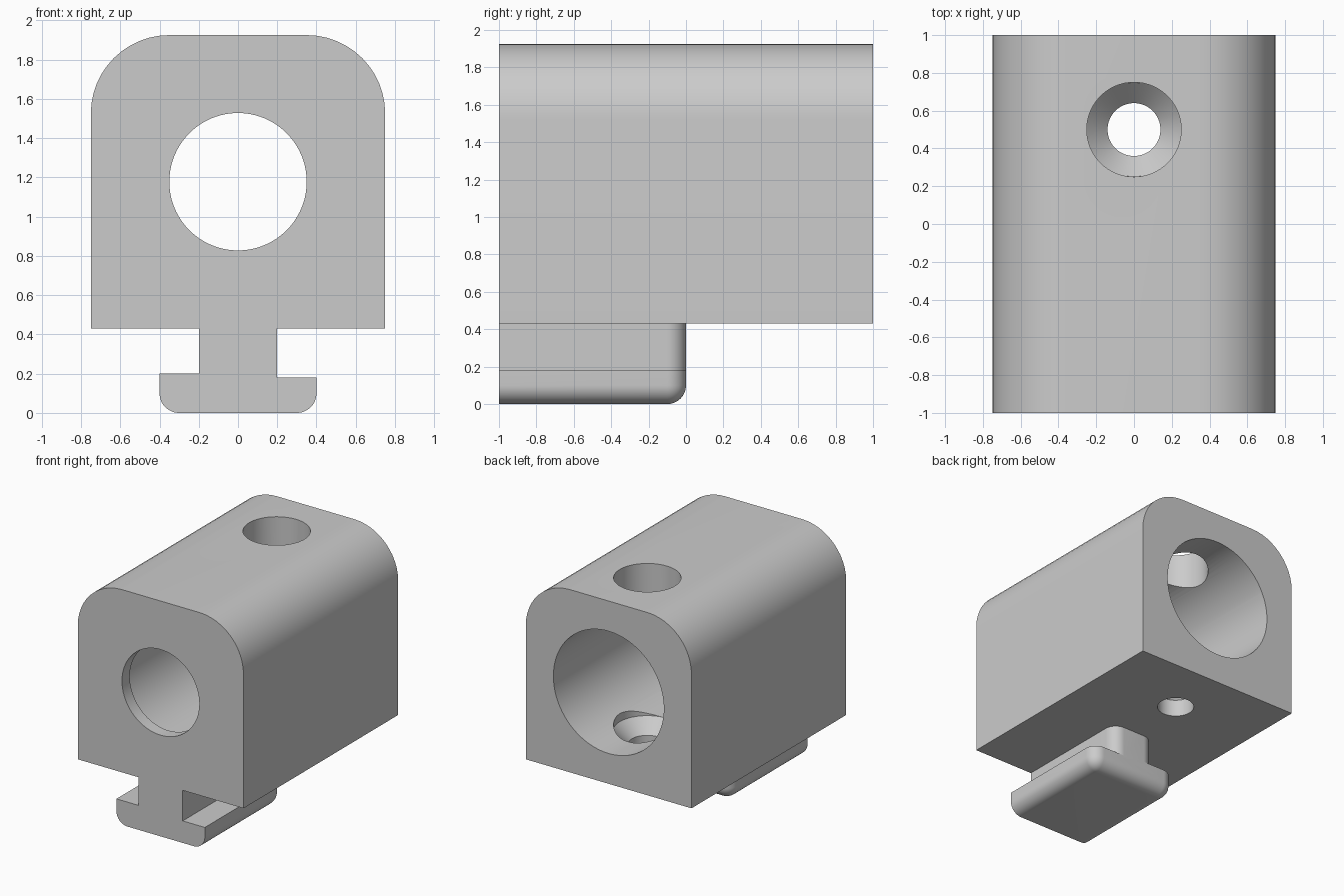
import bpy, bmesh, math
from mathutils import Matrix

cube = bpy.data.objects.get("Cube")
if cube:
    bpy.data.objects.remove(cube, do_unlink=True)

grey = bpy.data.materials.new("plain_grey")
grey.use_nodes = True
colour = (0.6, 0.6, 0.6, 1)
grey.diffuse_color = colour
grey.node_tree.nodes["Principled BSDF"].inputs["Base Color"].default_value = colour


def finish(bm, name):
    bmesh.ops.recalc_face_normals(bm, faces=bm.faces)
    mesh = bpy.data.meshes.new(name)
    bm.to_mesh(mesh)
    bm.free()
    obj = bpy.data.objects.new(name, mesh)
    bpy.context.collection.objects.link(obj)
    mesh.materials.append(grey)
    return obj


def block(name, outline, y0, y1, radius, is_round):
    """Extrude an x-z outline along y and round the edges chosen by is_round."""
    bm = bmesh.new()
    face = bm.faces.new([bm.verts.new((x, y0, z)) for x, z in outline])
    ext = bmesh.ops.extrude_face_region(bm, geom=[face])["geom"]
    verts = [v for v in ext if isinstance(v, bmesh.types.BMVert)]
    bmesh.ops.translate(bm, verts=verts, vec=(0, y1 - y0, 0))
    bmesh.ops.recalc_face_normals(bm, faces=bm.faces)
    edges = [e for e in bm.edges if is_round(e.verts[0].co, e.verts[1].co)]
    bmesh.ops.bevel(bm, geom=edges, offset=radius, segments=12,
                    profile=0.5, affect='EDGES')
    return finish(bm, name)


def lathe(name, profile, matrix, sides=96):
    """Closed solid of revolution about z from (radius, height) pairs."""
    bm = bmesh.new()
    rings = []
    for r, z in profile:
        ring = []
        for i in range(sides):
            a = math.tau * i / sides
            ring.append(bm.verts.new((r * math.cos(a), r * math.sin(a), z)))
        rings.append(ring)
    for low, high in zip(rings, rings[1:]):
        for i in range(sides):
            j = (i + 1) % sides
            bm.faces.new((low[i], low[j], high[j], high[i]))
    bm.faces.new(rings[0])
    bm.faces.new(rings[-1])
    bm.transform(matrix)
    return finish(bm, name)


def combine(target, tool, operation):
    tool.hide_render = True
    mod = target.modifiers.new(operation, 'BOOLEAN')
    mod.operation = operation
    mod.solver = 'EXACT'
    mod.object = tool
    bpy.context.view_layer.objects.active = target
    bpy.ops.object.modifier_apply(modifier=mod.name)
    bpy.data.objects.remove(tool, do_unlink=True)


W, BASE, TOP, AXIS = 0.75, 0.43, 1.925, 1.178

# Housing with two long rounded top edges
housing = block("housing", [(-W, BASE), (W, BASE), (W, TOP), (-W, TOP)], -1, 1, 0.4,
                lambda a, b: a.z > 1 and b.z > 1 and abs(a.y - b.y) > 1)

# T-shaped mounting foot: neck, then flange with one lip slightly lower
neck = block("neck", [(-0.2, 0.15), (0.2, 0.15), (0.2, 0.5), (-0.2, 0.5)], -1, 0, 0.1,
             lambda a, b: a.y == b.y == 0 and a.x == b.x)
foot = block("foot", [(-0.4, 0), (0.4, 0), (0.4, 0.18), (0, 0.18), (0, 0.2), (-0.4, 0.2)],
             -1, 0, 0.1,
             lambda a, b: (a.z == b.z == 0 and not a.y == b.y == -1)
             or (a.y == b.y == 0 and a.x == b.x != 0))
combine(housing, neck, 'UNION')
combine(housing, foot, 'UNION')

# Stepped bore from back to front
bore = lathe("bore_cutter", [(0.35, -1.1), (0.35, -0.9), (0.5, -0.9), (0.5, 1.1)],
             Matrix.Translation((0, 0, AXIS)) @ Matrix.Rotation(-math.pi / 2, 4, 'X'))
combine(housing, bore, 'DIFFERENCE')

# Countersunk screw hole with access from the top
screw = lathe("screw_cutter", [(0.14, 0.3), (0.14, 0.57), (0.25, 0.68), (0.25, 2.1)],
              Matrix.Translation((0, 0.5, 0)))
combine(housing, screw, 'DIFFERENCE')

bpy.ops.object.select_all(action='DESELECT')
housing.select_set(True)
bpy.context.view_layer.objects.active = housing
bpy.ops.object.shade_smooth_by_angle(angle=math.radians(30))
